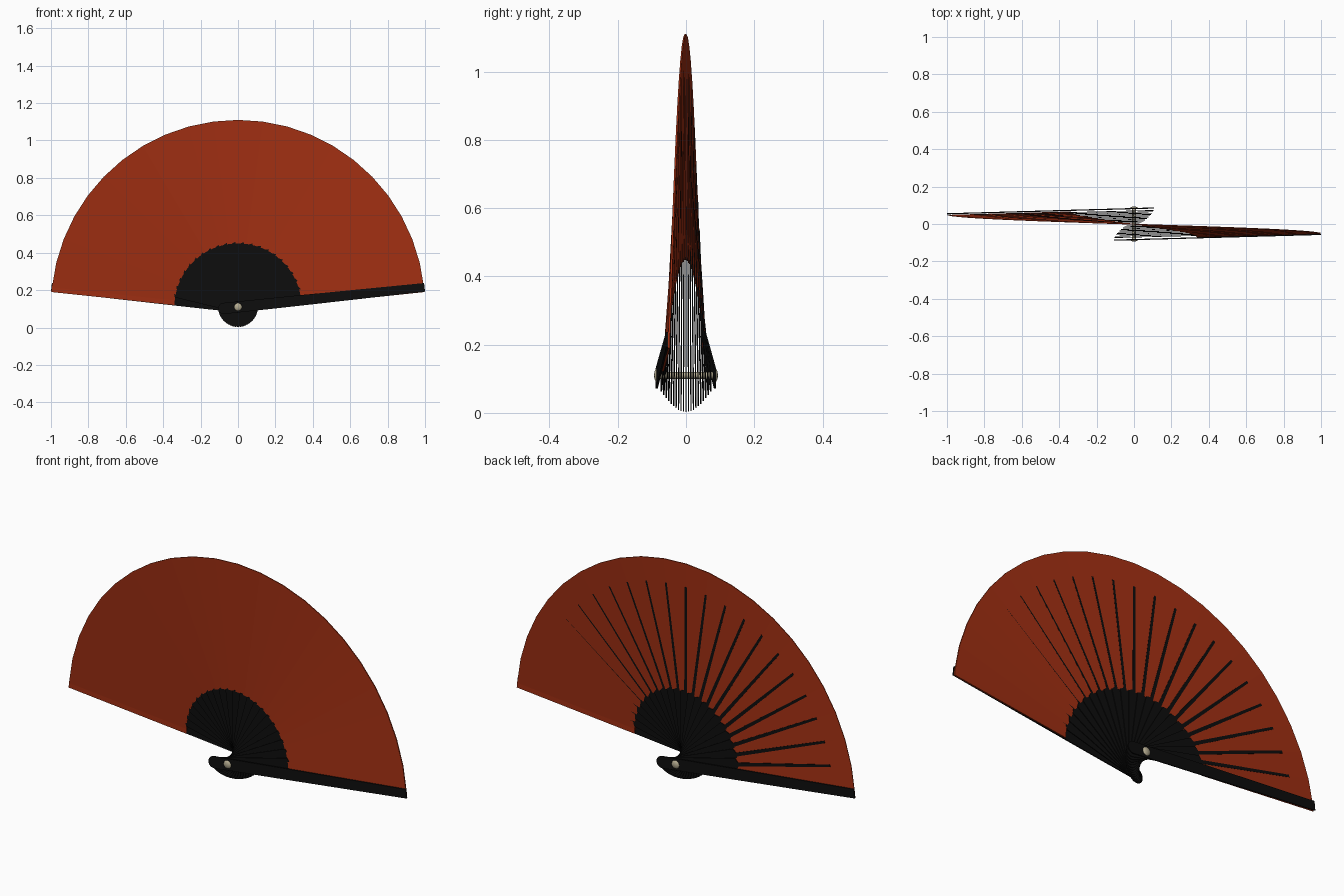
import bpy, bmesh, math
from math import sin, cos, pi, radians

if "Cube" in bpy.data.objects:
    bpy.data.objects.remove(bpy.data.objects["Cube"])

PIVOT_Z = 0.11
STEPS = 22                 # gaps between sticks
START = radians(6)         # angle of the first guard
STACK = 0.077              # half depth of the stick stack at the pin
INNER, OUTER = 0.34, 1.0   # leaf radii


def material(name, rgb, rough=0.6):
    m = bpy.data.materials.new(name)
    m.use_nodes = True
    m.diffuse_color = (*rgb, 1)
    bsdf = m.node_tree.nodes["Principled BSDF"]
    bsdf.inputs["Base Color"].default_value = (*rgb, 1)
    bsdf.inputs["Roughness"].default_value = rough
    return m


black = material("black_lacquer", (0.004, 0.004, 0.004))
red = material("burnt_red_cloth", (0.35, 0.028, 0.006))
brass = material("pale_brass", (0.46, 0.41, 0.28))


def finish(bm, name, mat):
    bmesh.ops.recalc_face_normals(bm, faces=bm.faces)
    mesh = bpy.data.meshes.new(name)
    bm.to_mesh(mesh)
    bm.free()
    mesh.materials.append(mat)
    obj = bpy.data.objects.new(name, mesh)
    bpy.context.collection.objects.link(obj)
    return obj


def stick_angle(i):
    return START + (pi - 2 * START) * i / STEPS


def depth(i, r):
    # sticks are stacked along the pin and converge towards the tips
    return STACK * (2 * i / STEPS - 1) * (1 - 0.36 * r)


def place(angle, r, w, y):
    # radius r along the stick, w across it
    return (r * cos(angle) - w * sin(angle), y,
            PIVOT_Z + r * sin(angle) + w * cos(angle))


def stick(name, i, half_outline, y_front, y_back):
    # rounded tail, then the mirrored half outline
    tail = [(-0.077 - 0.03 * sin(a), 0.03 * cos(a))
            for a in (pi * k / 8 for k in range(9))]
    outline = tail + [(r, -w) for r, w in half_outline]
    outline += [(r, w) for r, w in reversed(half_outline)]
    bm = bmesh.new()
    a = stick_angle(i)
    front, back = ([bm.verts.new(place(a, r, w, depth(i, r) + off)) for r, w in outline]
                   for off in (y_front, y_back))
    bm.faces.new(front)
    bm.faces.new(back[::-1])
    n = len(outline)
    for k in range(n):
        j = (k + 1) % n
        bm.faces.new((front[k], back[k], back[j], front[j]))
    return finish(bm, name, black)


# Inner sticks: broad blade below the leaf, narrow rib behind it
rib_shape = [(INNER, 0.03), (INNER + 0.01, 0.009), (0.88, 0.006)]
for i in range(1, STEPS):
    stick(f"rib_{i:02d}", i, rib_shape, -0.0018, 0.0018)

# Guards: full-width outer sticks, one in front and one behind
guard_shape = [(INNER, 0.028), (1.003, 0.023)]
stick("front_guard", 0, guard_shape, -0.0095, -0.0035)
stick("back_guard", STEPS, guard_shape, 0.0025, 0.0085)


# Leaf: thin spiralling ribbon with one panel per gap
def leaf_column(bm, i, edge=0):
    column = []
    thick_back = -0.0005 + 0.003 * (1 - i / STEPS)
    for r, off in ((INNER, -0.0035), (OUTER, -0.0035),
                   (OUTER, thick_back), (INNER, thick_back)):
        a = stick_angle(i) + edge * math.asin(0.025 / r)
        column.append(bm.verts.new(place(a, r, 0, depth(i, r) + off)))
    return column


bm = bmesh.new()
columns = [leaf_column(bm, 0, -1)]
columns += [leaf_column(bm, i) for i in range(STEPS + 1)]
columns.append(leaf_column(bm, STEPS, 1))
for c, d in zip(columns, columns[1:]):
    for k in range(4):
        j = (k + 1) % 4
        bm.faces.new((c[k], c[j], d[j], d[k]))
bm.faces.new(columns[0])
bm.faces.new(columns[-1][::-1])
finish(bm, "leaf", red)

# Pin with a domed head at each end, lathed about the y axis
profile = [(0, -0.094), (0.012, -0.092), (0.02, -0.088), (0.023, -0.082), (0.01, -0.082)]
profile += [(r, -y) for r, y in reversed(profile)]
bm = bmesh.new()
verts = [bm.verts.new((r, y, PIVOT_Z)) for r, y in profile]
edges = [bm.edges.new(pair) for pair in zip(verts, verts[1:])]
bmesh.ops.spin(bm, geom=verts + edges, cent=(0, 0, PIVOT_Z), axis=(0, 1, 0),
               angle=2 * pi, steps=20)
bmesh.ops.remove_doubles(bm, verts=bm.verts, dist=0.0005)
pin = finish(bm, "pin", brass)
bpy.ops.object.select_all(action="DESELECT")
pin.select_set(True)
bpy.context.view_layer.objects.active = pin
bpy.ops.object.shade_smooth_by_angle(angle=radians(40))
